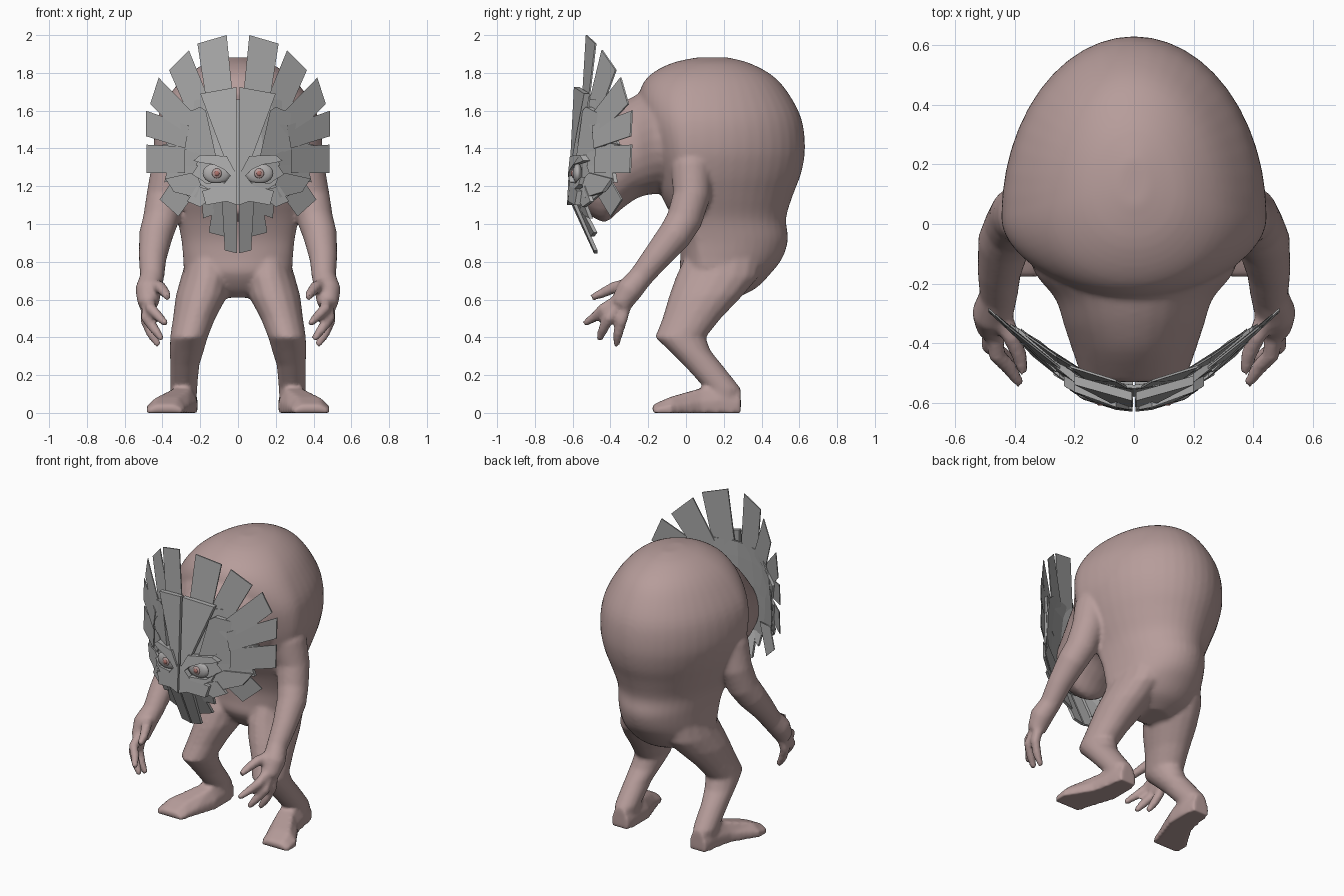
import bpy, bmesh, math
from mathutils import Vector


def material(name, rgb):
    m = bpy.data.materials.new(name)
    m.diffuse_color = (*rgb, 1)
    return m


SKIN = material("dusty_pink_skin", (0.47, 0.335, 0.325))
GREY = material("mask_grey", (0.41, 0.41, 0.41))
EYE = material("eye_grey", (0.43, 0.42, 0.42))
IRIS = material("iris_red", (0.42, 0.17, 0.15))


def finish(name, bm, mat):
    bmesh.ops.recalc_face_normals(bm, faces=bm.faces[:])
    me = bpy.data.meshes.new(name)
    bm.to_mesh(me)
    bm.free()
    me.materials.append(mat)
    ob = bpy.data.objects.new(name, me)
    bpy.context.collection.objects.link(ob)
    return ob


def loft(bm, rings):
    """Closed skin through a list of rings."""
    vs = [[bm.verts.new(p) for p in r] for r in rings]
    n = len(vs[0])
    for a, b in zip(vs, vs[1:]):
        for i in range(n):
            j = (i + 1) % n
            bm.faces.new((a[i], a[j], b[j], b[i]))
    bm.faces.new(vs[0][::-1])
    bm.faces.new(vs[-1])


def circle(n):
    return [(math.cos(2 * math.pi * i / n), math.sin(2 * math.pi * i / n)) for i in range(n)]


def smooth_rows(rows, k=4):
    """Catmull-Rom resampling of a table of sections."""
    out = []
    for i in range(len(rows) - 1):
        p0, p1, p2, p3 = rows[max(i - 1, 0)], rows[i], rows[i + 1], rows[min(i + 2, len(rows) - 1)]
        for j in range(k):
            t = j / k
            out.append([.5 * (2 * b + (c - a) * t + (2 * a - 5 * b + 4 * c - d) * t * t
                              + (3 * b - a - 3 * c + d) * t ** 3) for a, b, c, d in zip(p0, p1, p2, p3)])
    return out + [list(rows[-1])]


def tube(bm, pts, s, n=12):
    """Round limb through (x, y, z, radius) points, mirrored by s."""
    ps = [Vector((s * p[0], p[1], p[2])) for p in pts]
    rings = []
    for i, p in enumerate(ps):
        d = (ps[min(i + 1, len(ps) - 1)] - ps[max(i - 1, 0)]).normalized()
        u = d.cross(Vector((1, 0, 0))).normalized()
        v = d.cross(u)
        rings.append([p + (u * c + v * k) * pts[i][3] for c, k in circle(n)])
    loft(bm, rings)


# Body: torso, head, limbs fused into one skin
bm = bmesh.new()

# Torso: height, half width, front y, back y, centre y
torso = [(.61, .10, .08, .27, .16), (.66, .21, .02, .37, .14), (.74, .28, -.03, .45, .12),
         (.82, .29, -.03, .51, .1), (.92, .30, -.035, .54, .08), (1.03, .325, -.07, .53, .05),
         (1.15, .375, -.13, .565, .03), (1.27, .42, -.16, .61, .02), (1.4, .445, -.2, .63, .02),
         (1.55, .43, -.24, .613, .02), (1.68, .365, -.25, .55, .03), (1.78, .28, -.2, .465, .06),
         (1.85, .17, -.08, .34, .1), (1.882, .05, .06, .22, .13)]
loft(bm, [[(w * k, c + (b - c if s > 0 else c - f) * s, z) for k, s in circle(48)]
          for z, w, f, b, c in smooth_rows(torso)])

# Head: y, half width, bottom z, top z
head = [(.0, .36, 1.16, 1.75), (-.15, .34, 1.16, 1.74), (-.25, .265, 1.14, 1.69), (-.34, .235, 1.08, 1.64),
        (-.43, .205, 1.01, 1.57), (-.53, .17, 1.06, 1.45)]
loft(bm, [[(w * k, y, (a + b) / 2 + (b - a) / 2 * s) for k, s in circle(28)]
          for y, w, a, b in smooth_rows(head)])

# Leg: z, x range, y range
leg = [(.95, .08, .2, .1, .33), (.84, .05, .265, .0, .4), (.72, .025, .302, -.055, .385), (.62, .055, .33, -.09, .30),
       (.5, .12, .345, -.125, .185), (.4, .16, .36, -.165, .105), (.33, .18, .362, -.09, .13),
       (.25, .205, .36, -.01, .195), (.13, .215, .36, .1, .29), (.06, .22, .355, .11, .285)]
# Foot: y, centre x, half width, height
foot = [(.29, .285, .06, .12), (.18, .288, .075, .15), (.08, .3, .085, .13), (-.08, .375, .108, .085),
        (-.15, .385, .1, .055), (-.178, .385, .085, .04)]
arm = [(.3, .03, 1.42, .09), (.35, .03, 1.3, .11), (.385, .03, 1.15, .1), (.41, -.01, 1.02, .095),
       (.435, -.06, .94, .09), (.452, -.16, .82, .074), (.455, -.24, .72, .064), (.475, -.3, .65, .07),
       (.475, -.35, .57, .055)]
fingers = [[(.475, -.31, .61, .034), (.49, -.34, .49, .031), (.46, -.36, .42, .028), (.42, -.37, .355, .018)],
           [(.475, -.33, .6, .034), (.485, -.41, .5, .031), (.44, -.44, .44, .028), (.40, -.46, .385, .018)],
           [(.47, -.35, .6, .034), (.46, -.44, .55, .031), (.42, -.48, .51, .028), (.38, -.54, .47, .018)],
           [(.45, -.3, .68, .036), (.41, -.38, .665, .033), (.385, -.44, .635, .028), (.37, -.5, .61, .019)]]
sole = [(-1, 0), (1, 0), (1, .45), (.55, 1), (-.55, 1), (-1, .45)]
for s in (1, -1):
    loft(bm, [[(s * ((a + b) / 2 + (b - a) / 2 * k), (f + g) / 2 + (g - f) / 2 * q, z) for k, q in circle(16)]
              for z, a, b, f, g in leg])
    loft(bm, [[(s * (cx + w * k), y, h * q) for k, q in sole] for y, cx, w, h in foot])
    tube(bm, arm, s, 18)
    for f in fingers:
        tube(bm, f, s, 8)
body = finish("body", bm, SKIN)
rm = body.modifiers.new("fuse", 'REMESH')
rm.mode = 'VOXEL'
rm.voxel_size = .013
rm.use_smooth_shade = True
sm = body.modifiers.new("soften", 'SMOOTH')
sm.factor = .5
sm.iterations = 5


# Mask: plates bent around one curved surface, leaning back towards the top
def depth(x, z, off, bend):
    return -.625 + bend * x * x + .5 * max(0, 1.1 - z) + .05 * max(0, z - 1.1) + off


def plate(bm, pts, off, t=.015, bend=1.4):
    for s in (1, -1):
        loft(bm, [[(s * x, depth(x, z, off + d, bend), z) for x, z in pts] for d in (0, t)])


def plates(name, polys, off, t):
    bm = bmesh.new()
    for p in polys:
        plate(bm, p, off, t)
    return finish(name, bm, GREY)


# Curved backing shell, banded by height
bm = bmesh.new()
rows = [(1.66, .22), (1.56, .34), (1.42, .38), (1.3, .38), (1.2, .34), (1.1, .2)]
for (z0, w0), (z1, w1) in zip(rows, rows[1:]):
    for a, b in ((0, .34), (.34, .67), (.67, 1)):
        plate(bm, [(a * w0, z0), (b * w0, z0), (b * w1, z1), (a * w1, z1)], .045, .012)
finish("mask_shell", bm, GREY)

# Fan of rays: outline and set-back
bm = bmesh.new()
for off, pts in [
        (.045, [(.02, 1.6), (.06, 2.0), (.215, 1.955), (.16, 1.6)]),
        (.055, [(.13, 1.6), (.26, 1.92), (.365, 1.815), (.25, 1.55)]),
        (.03, [(.2, 1.55), (.42, 1.775), (.465, 1.635), (.28, 1.45)]),
        (.025, [(.26, 1.52), (.488, 1.6), (.488, 1.465), (.28, 1.4)]),
        (.035, [(.28, 1.41), (.485, 1.42), (.485, 1.27), (.28, 1.27)]),
        (.075, [(.2, 1.2), (.34, 1.24), (.415, 1.13), (.315, 1.04)])]:
    plate(bm, pts, off, .008, 1.2)
finish("mask_rays", bm, GREY)

plates("forehead_plates", [[(.007, 1.725), (.2, 1.69), (.065, 1.33), (.007, 1.24)]], 0, .03)
plates("temple_plates", [[(.17, 1.6), (.2, 1.62), (.39, 1.54), (.345, 1.42), (.11, 1.33)]], .012, .03)
plates("side_plates", [[(.2, 1.37), (.34, 1.43), (.4, 1.42), (.37, 1.31), (.22, 1.31)],
                       [(.21, 1.31), (.37, 1.31), (.39, 1.22), (.25, 1.25)]], .025, .02)
plates("cheek_plates", [[(.19, 1.23), (.25, 1.27), (.385, 1.24), (.34, 1.17), (.22, 1.14)],
                        [(.1, 1.17), (.22, 1.2), (.27, 1.12), (.2, 1.09)]], .015, .02)
plates("brow_plates", [[(.012, 1.27), (.06, 1.36), (.2, 1.365), (.235, 1.335), (.2, 1.325), (.13, 1.315),
                        (.07, 1.287), (.035, 1.25)]], -.008, .035)
plates("muzzle_plates", [[(.005, 1.29), (.045, 1.25), (.08, 1.205), (.19, 1.175), (.17, 1.1), (.06, 1.12), (.005, 1.1)]],
       -.005, .035)
plates("lower_lids", [[(.07, 1.222), (.17, 1.217), (.215, 1.25), (.2, 1.21), (.16, 1.185), (.08, 1.2)]], -.005, .035)
plates("beard_plates", [[(.004, 1.12), (.085, 1.12), (.07, .86), (.004, .845)]], .01, .02)
plates("beard_side_plates", [[(.07, 1.12), (.13, 1.11), (.155, .955), (.075, .935)],
                             [(.12, 1.12), (.19, 1.11), (.185, 1.03), (.13, 1.05)]], .03, .02)


# Eyes: pale ball, skin-coloured ring, red pupil
def eyes(name, r, y, mat):
    bm = bmesh.new()
    for s in (1, -1):
        new = bmesh.ops.create_uvsphere(bm, u_segments=16, v_segments=10, radius=1)["verts"]
        for v in new:
            v.co = (s * .112 + v.co.x * r[0], y + v.co.y * r[1], 1.268 + v.co.z * r[2])
    for f in bm.faces:
        f.smooth = True
    finish(name, bm, mat)


eyes("eyeballs", (.075, .025, .055), -.574, EYE)
eyes("iris_rings", (.026, .01, .026), -.596, SKIN)
eyes("pupils", (.014, .008, .014), -.602, IRIS)
